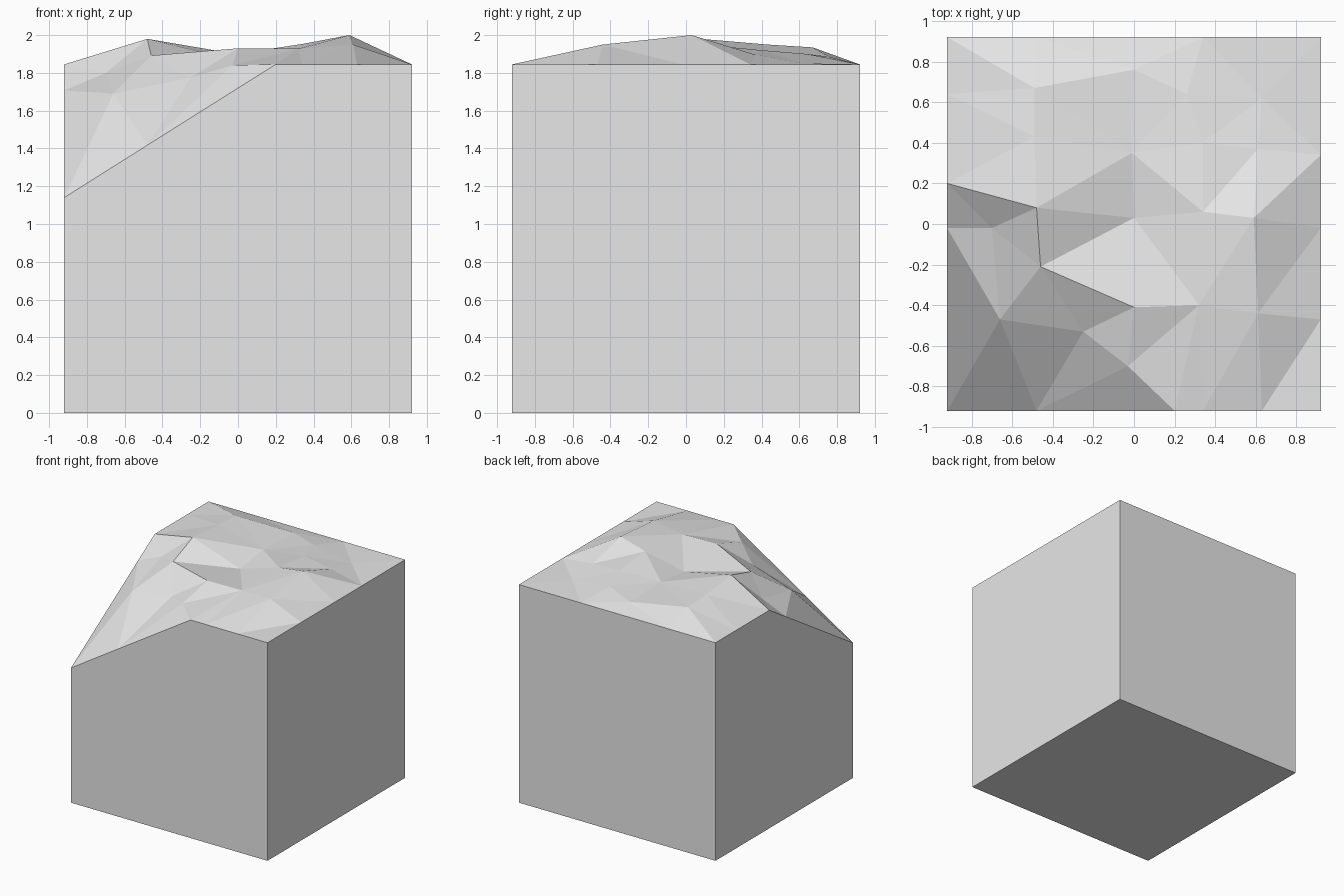
import bpy, bmesh
from mathutils import Vector
from mathutils.geometry import delaunay_2d_cdt

if "Cube" in bpy.data.objects:
    bpy.data.objects.remove(bpy.data.objects["Cube"], do_unlink=True)

HALF = 0.92
RIM = 1.845

# Heights of the rim: level, falling away toward the front right corner
def rim_height(x, y):
    return min(RIM, 1.14 + 0.63 * (x + y + 2 * HALF))

# Rim points, by side
rim = {"back_right": (-HALF, HALF), "back_left": (HALF, HALF),
       "front_right": (-HALF, -HALF), "front_left": (HALF, -HALF)}
rim.update({f"back{i}": (x, HALF) for i, x in enumerate((-0.48, 0.34))})
rim.update({f"front{i}": (x, -HALF) for i, x in enumerate((-0.48, -0.03, 0.2, 0.34, 0.63))})
rim.update({f"left{i}": (HALF, y) for i, y in enumerate((-0.47, -0.02, 0.34))})
rim.update({f"right{i}": (-HALF, y) for i, y in enumerate((-0.47, -0.02, 0.2, 0.64))})
points = {name: (x, y, rim_height(x, y)) for name, (x, y) in rim.items()}

# Rocky ground points
points.update({
    "back_knoll": (-0.49, 0.67, 1.935), "back_dip": (0, 0.76, 1.885),
    "back_step": (0.26, 0.64, 1.9), "low_shelf": (0.63, 0.62, 1.85),
    "shelf_top": (0.61, 0.37, 1.895), "ridge": (-0.49, 0.43, 1.95),
    "saddle": (-0.01, 0.35, 1.9), "mound": (0.34, 0.4, 1.92),
    "right_peak": (-0.48, 0.08, 1.98), "hollow": (0, 0.03, 1.862),
    "shoulder": (0.34, 0.06, 1.953), "peak": (0.59, 0.03, 2.0),
    "ledge": (-0.46, -0.21, 1.892), "slope_top": (-0.70, -0.02, 1.8),
    "slope_mid": (-0.66, -0.47, 1.69), "slope_front": (-0.25, -0.53, 1.775),
    "lip": (0, -0.41, 1.93), "lip_left": (0.32, -0.40, 1.928),
    "front_peak": (0.61, -0.44, 1.95), "front_step": (-0.03, -0.70, 1.84),
})

# Creases that the facets must follow, as chains of points
creases = [
    "hollow ledge lip hollow lip_left lip",
    "ledge right_peak hollow shoulder saddle right_peak",
    "shoulder peak shelf_top low_shelf",
    "left2 peak front_peak left0",
    "right2 right_peak ridge back_knoll back_right",
    "back_knoll back_dip back1 back_step",
    "right_peak slope_top ledge slope_mid slope_top right1 slope_mid right0",
    "slope_mid front0 slope_front slope_mid",
    "ledge slope_front lip",
    "slope_front front_step front2",
    "right2 ridge",
    "mound shelf_top",
]
names = list(points)
edges = []
for chain in creases:
    ids = [names.index(n) for n in chain.split()]
    edges += zip(ids, ids[1:])
flat = [Vector(points[n][:2]) for n in names]
tris = delaunay_2d_cdt(flat, edges, [], 0, 1e-5)[2]

# Faceted ground
bm = bmesh.new()
verts = [bm.verts.new(points[n]) for n in names]
for tri in tris:
    bm.faces.new([verts[i] for i in tri])

# Straight walls and flat base
border = [e for e in bm.edges if e.is_boundary]
walls = bmesh.ops.extrude_edge_only(bm, edges=border)["geom"]
for v in walls:
    if isinstance(v, bmesh.types.BMVert):
        v.co.z = 0
bmesh.ops.contextual_create(bm, geom=[e for e in bm.edges if e.is_boundary])
bmesh.ops.recalc_face_normals(bm, faces=bm.faces)

mesh = bpy.data.meshes.new("rock_block")
bm.to_mesh(mesh)
bm.free()
block = bpy.data.objects.new("rock_block", mesh)
bpy.context.collection.objects.link(block)

# Plain grey stone
stone = bpy.data.materials.new("grey_stone")
stone.use_nodes = True
grey = (0.8, 0.8, 0.8, 1)
stone.diffuse_color = grey
stone.node_tree.nodes["Principled BSDF"].inputs["Base Color"].default_value = grey
mesh.materials.append(stone)
